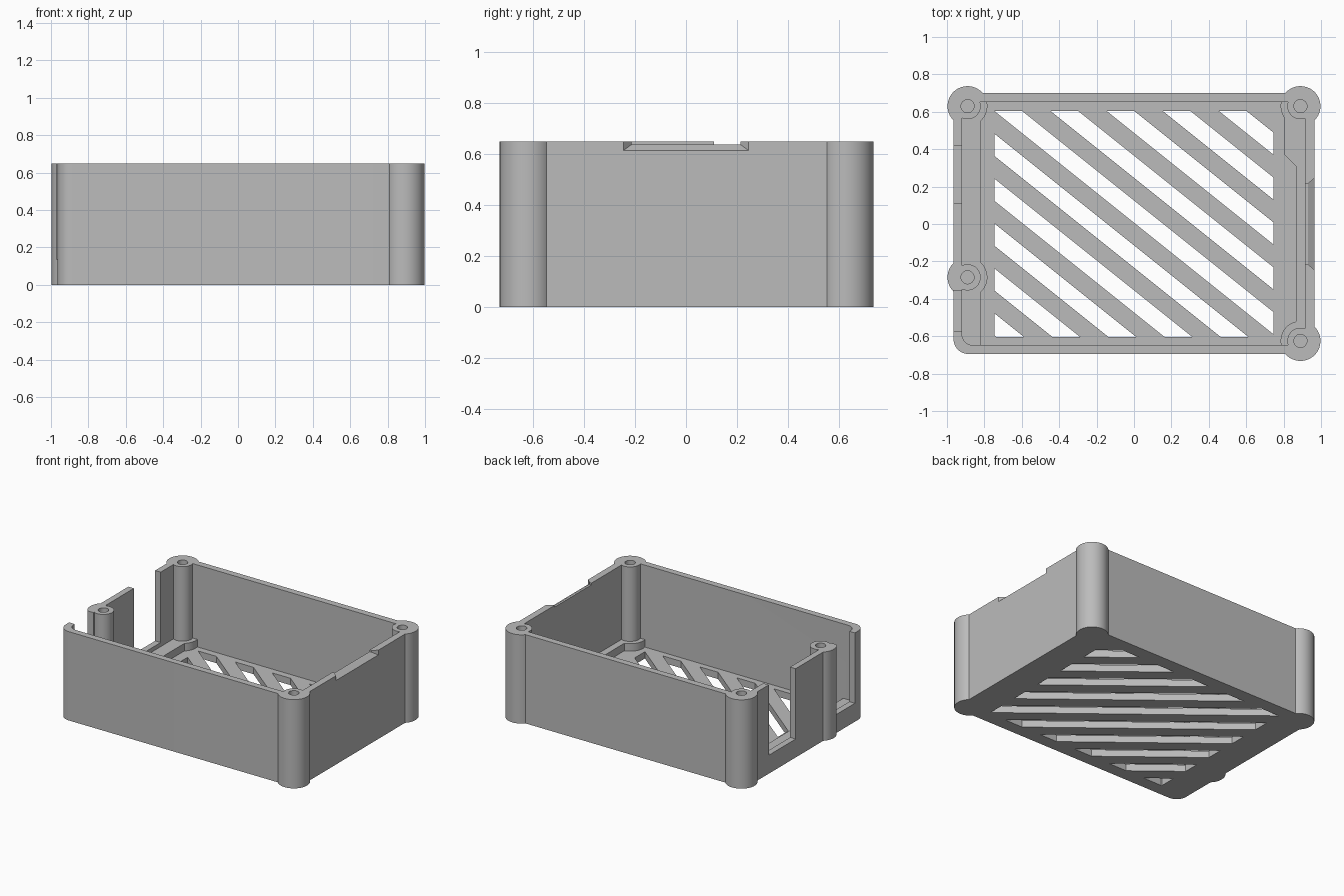
import bpy, bmesh, math
from mathutils import Vector

if "Cube" in bpy.data.objects:
    bpy.data.objects.remove(bpy.data.objects["Cube"], do_unlink=True)

H = 0.65          # case height
FLOOR = 0.05      # floor thickness
LEDGE = 0.105     # height of ledges and post feet
SILL = 0.135      # bottom of the side openings
POSTS = [(0.89, 0.63), (-0.89, 0.63), (0.89, -0.625), (-0.89, -0.285)]


def finish(name, bm):
    bmesh.ops.recalc_face_normals(bm, faces=bm.faces)
    mesh = bpy.data.meshes.new(name)
    bm.to_mesh(mesh)
    bm.free()
    obj = bpy.data.objects.new(name, mesh)
    bpy.context.collection.objects.link(obj)
    return obj


def add_prism(bm, points, z0, z1):
    face = bm.faces.new([bm.verts.new((x, y, z0)) for x, y in points])
    top = bmesh.ops.extrude_face_region(bm, geom=[face])["geom"]
    verts = [v for v in top if isinstance(v, bmesh.types.BMVert)]
    bmesh.ops.translate(bm, verts=verts, vec=(0, 0, z1 - z0))


def prism(name, points, z0, z1):
    bm = bmesh.new()
    add_prism(bm, points, z0, z1)
    return finish(name, bm)


def rect(x0, x1, y0, y1):
    return [(x0, y0), (x1, y0), (x1, y1), (x0, y1)]


def cylinder(name, centre, radius, z0, z1, sides=56):
    points = [(centre[0] + radius * math.cos(math.tau * i / sides),
               centre[1] + radius * math.sin(math.tau * i / sides)) for i in range(sides)]
    return prism(name, points, z0, z1)


def front_round_rect(x0, x1, y0, y1, r, steps=10):
    # Rectangle with only its front corner on the -x side rounded
    arc = [(x0 + r - r * math.cos(math.pi / 2 * i / steps),
            y0 + r - r * math.sin(math.pi / 2 * i / steps)) for i in range(steps + 1)]
    return arc + [(x1, y0), (x1, y1), (x0, y1)]


def combine(target, tool, operation):
    mod = target.modifiers.new("combine", "BOOLEAN")
    mod.operation = operation
    mod.solver = "EXACT"
    mod.object = tool
    bpy.context.view_layer.objects.active = target
    bpy.ops.object.modifier_apply(modifier=mod.name)
    bpy.data.objects.remove(tool, do_unlink=True)


# Outer shell with full-height corner posts
case = prism("case_base", front_round_rect(-0.965, 0.965, -0.695, 0.70, 0.08), 0, H)
for p in POSTS:
    combine(case, cylinder("outer_post", p, 0.107, 0, H), "UNION")

# Hollow interior
combine(case, prism("cavity", front_round_rect(-0.92, 0.915, -0.648, 0.652, 0.06),
                    FLOOR, H + 0.2), "DIFFERENCE")

# Raised ledges along both short sides
left_ledge = rect(-0.94, -0.82, -0.67, 0.67)
left_ledge[0:1] = [(-0.94, -0.62), (-0.88, -0.67)]
combine(case, prism("left_ledge", left_ledge, 0.02, LEDGE), "UNION")
right_ledge = [(0.94, -0.67), (0.865, -0.67), (0.865, 0.31),
               (0.805, 0.37), (0.805, 0.67), (0.94, 0.67)]
combine(case, prism("right_ledge", right_ledge, 0.02, LEDGE), "UNION")

# Inner screw posts and their wider feet
for p in POSTS:
    combine(case, cylinder("post_foot", p, 0.106, 0.02, LEDGE), "UNION")
    combine(case, cylinder("inner_post", p, 0.07, 0.03, H), "UNION")

# Two tall openings in the left wall
for y0, y1 in [(0.11, 0.42), (-0.575, -0.356)]:
    combine(case, prism("side_opening", rect(-1.1, -0.89, y0, y1), SILL, H + 0.2), "DIFFERENCE")

# Flared notch in the top of the opposite wall
combine(case, prism("notch", rect(0.88, 0.94, -0.215, 0.215), 0.637, H + 0.1), "DIFFERENCE")
bm = bmesh.new()
for x, half, z in [(0.93, 0.215, 0.637), (1.0, 0.275, 0.593)]:
    for y in (-half, half):
        bm.verts.new((x, y, z))
        bm.verts.new((x, y, H + 0.1))
bmesh.ops.convex_hull(bm, input=bm.verts)
combine(case, finish("notch_flare", bm), "DIFFERENCE")

# Blind screw holes
for p in POSTS:
    combine(case, cylinder("screw_hole", p, 0.035, 0.15, H + 0.1, 32), "DIFFERENCE")

# Diagonal vent slots, trimmed to a rectangle
X, Y, SLOPE = 0.745, 0.603, 0.8
bm = bmesh.new()
for k in range(-5, 5):
    a = -X + 0.3 * k
    b = a + 0.148
    reach = 2 * Y / SLOPE
    add_prism(bm, [(a, Y), (b, Y), (b + reach, -Y), (a + reach, -Y)], -0.1, 0.09)
for side in (-1, 1):
    bmesh.ops.bisect_plane(bm, geom=bm.verts[:] + bm.edges[:] + bm.faces[:],
                           plane_co=Vector((side * X, 0, 0)),
                           plane_no=Vector((side, 0, 0)), clear_outer=True)
    bmesh.ops.holes_fill(bm, edges=[e for e in bm.edges if e.is_boundary], sides=0)
combine(case, finish("vent_slots", bm), "DIFFERENCE")

# Single grey plastic
grey = bpy.data.materials.new("grey_plastic")
grey.use_nodes = True
colour = (0.5, 0.5, 0.5, 1)
grey.diffuse_color = colour
grey.node_tree.nodes["Principled BSDF"].inputs["Base Color"].default_value = colour
case.data.materials.clear()
case.data.materials.append(grey)
for poly in case.data.polygons:
    poly.material_index = 0

bpy.ops.object.select_all(action="DESELECT")
case.select_set(True)
bpy.context.view_layer.objects.active = case
bpy.ops.object.shade_smooth_by_angle(angle=math.radians(30))
